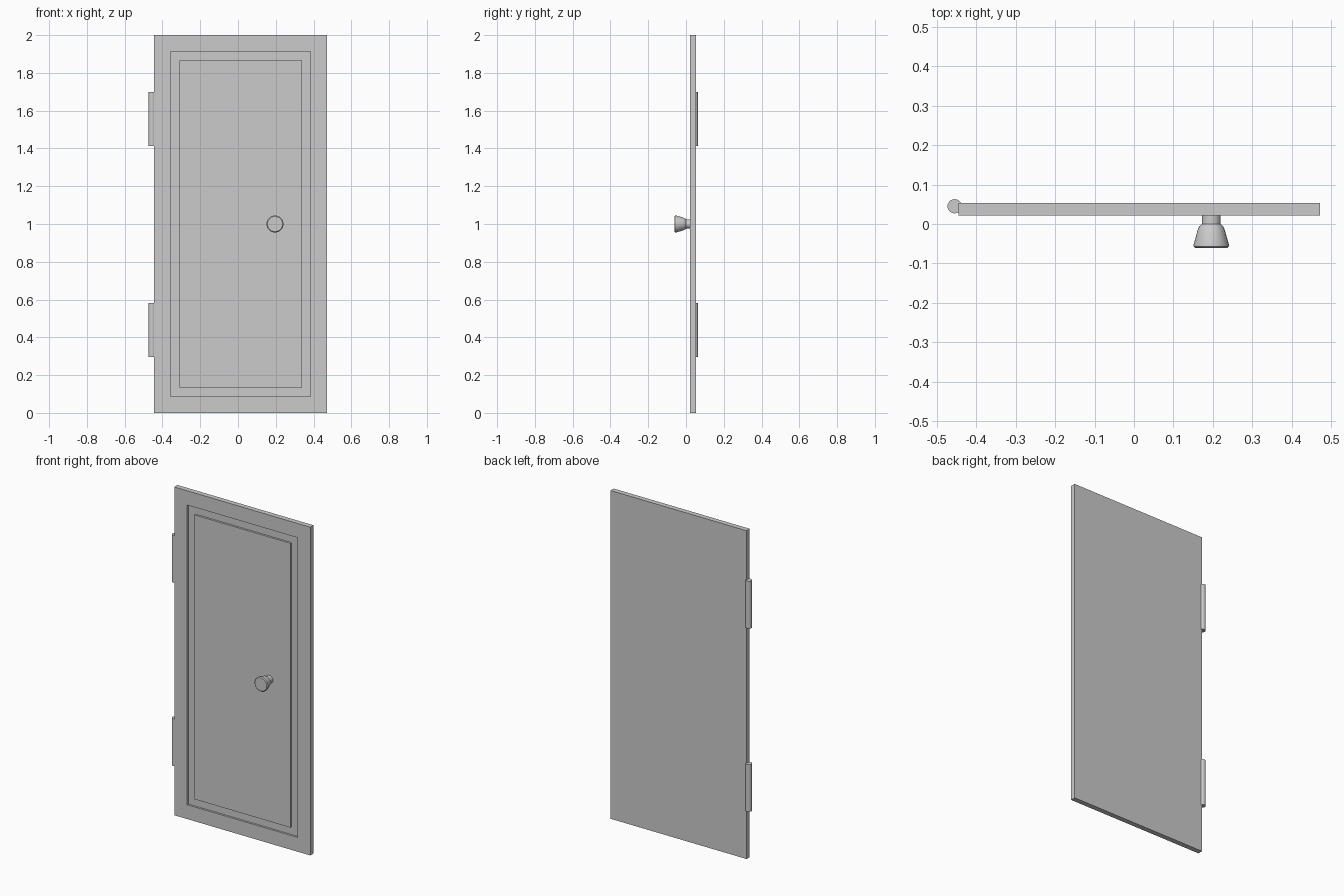
import bpy
import bmesh
from math import pi, radians
from mathutils import Vector

old = bpy.data.objects.get("Cube")
if old:
    bpy.data.objects.remove(old, do_unlink=True)

grey = bpy.data.materials.new("light grey")
grey.use_nodes = True
color = (0.6, 0.6, 0.6, 1)
grey.diffuse_color = color
grey.node_tree.nodes["Principled BSDF"].inputs["Base Color"].default_value = color


def add_object(name, bm, smooth=False):
    bmesh.ops.recalc_face_normals(bm, faces=bm.faces[:])
    mesh = bpy.data.meshes.new(name)
    bm.to_mesh(mesh)
    bm.free()
    mesh.materials.append(grey)
    obj = bpy.data.objects.new(name, mesh)
    bpy.context.collection.objects.link(obj)
    if smooth:
        bpy.ops.object.select_all(action='DESELECT')
        obj.select_set(True)
        bpy.context.view_layer.objects.active = obj
        bpy.ops.object.shade_smooth_by_angle(angle=radians(35))
    return obj


def step_face(bm, face, depth):
    """Extrude one face along y and return the moved face."""
    result = bmesh.ops.extrude_face_region(bm, geom=[face])["geom"]
    bmesh.ops.translate(bm, vec=(0, depth, 0),
                        verts=[g for g in result if isinstance(g, bmesh.types.BMVert)])
    bmesh.ops.delete(bm, geom=[face], context='FACES_ONLY')
    return next(g for g in result if isinstance(g, bmesh.types.BMFace))


def lathe(name, profile, sides=32):
    """Turn (radius, height) points about z; the ends lie on the axis."""
    bm = bmesh.new()
    verts = [bm.verts.new((r, 0, z)) for r, z in profile]
    edges = [bm.edges.new(pair) for pair in zip(verts, verts[1:])]
    bmesh.ops.spin(bm, geom=verts + edges, cent=(0, 0, 0), axis=(0, 0, 1),
                   angle=2 * pi, steps=sides)
    bmesh.ops.remove_doubles(bm, verts=bm.verts[:], dist=0.0001)
    return add_object(name, bm, smooth=True)


# Door slab with a square groove framing the raised front panel
low, high = Vector((-0.445, 0.022, 0)), Vector((0.472, 0.053, 2))
bm = bmesh.new()
bmesh.ops.create_cube(bm, size=1)
bmesh.ops.scale(bm, vec=high - low, verts=bm.verts[:])
bmesh.ops.translate(bm, vec=(low + high) / 2, verts=bm.verts[:])
bm.normal_update()
panel = min(bm.faces, key=lambda f: f.calc_center_median().y)
for margin, depth in ((0.087, 0.012), (0.047, -0.012)):
    bm.normal_update()
    bmesh.ops.inset_region(bm, faces=[panel], thickness=margin, use_even_offset=True)
    panel = step_face(bm, panel, depth)
add_object("door_slab", bm)

# Flared knob on a short stem, facing the front
knob = lathe("door_knob", [(0, 0), (0.024, 0), (0.024, 0.022), (0.030, 0.028),
                           (0.034, 0.036), (0.045, 0.075), (0.045, 0.079),
                           (0.040, 0.083), (0, 0.083)])
knob.rotation_euler.x = pi / 2
knob.location = (0.196, 0.022, 1)

# Two hinge barrels on the right edge
for name, bottom in (("lower_hinge", 0.295), ("upper_hinge", 1.412)):
    hinge = lathe(name, [(0, 0), (0.018, 0), (0.018, 0.288), (0, 0.288)])
    hinge.location = (-0.455, 0.045, bottom)
